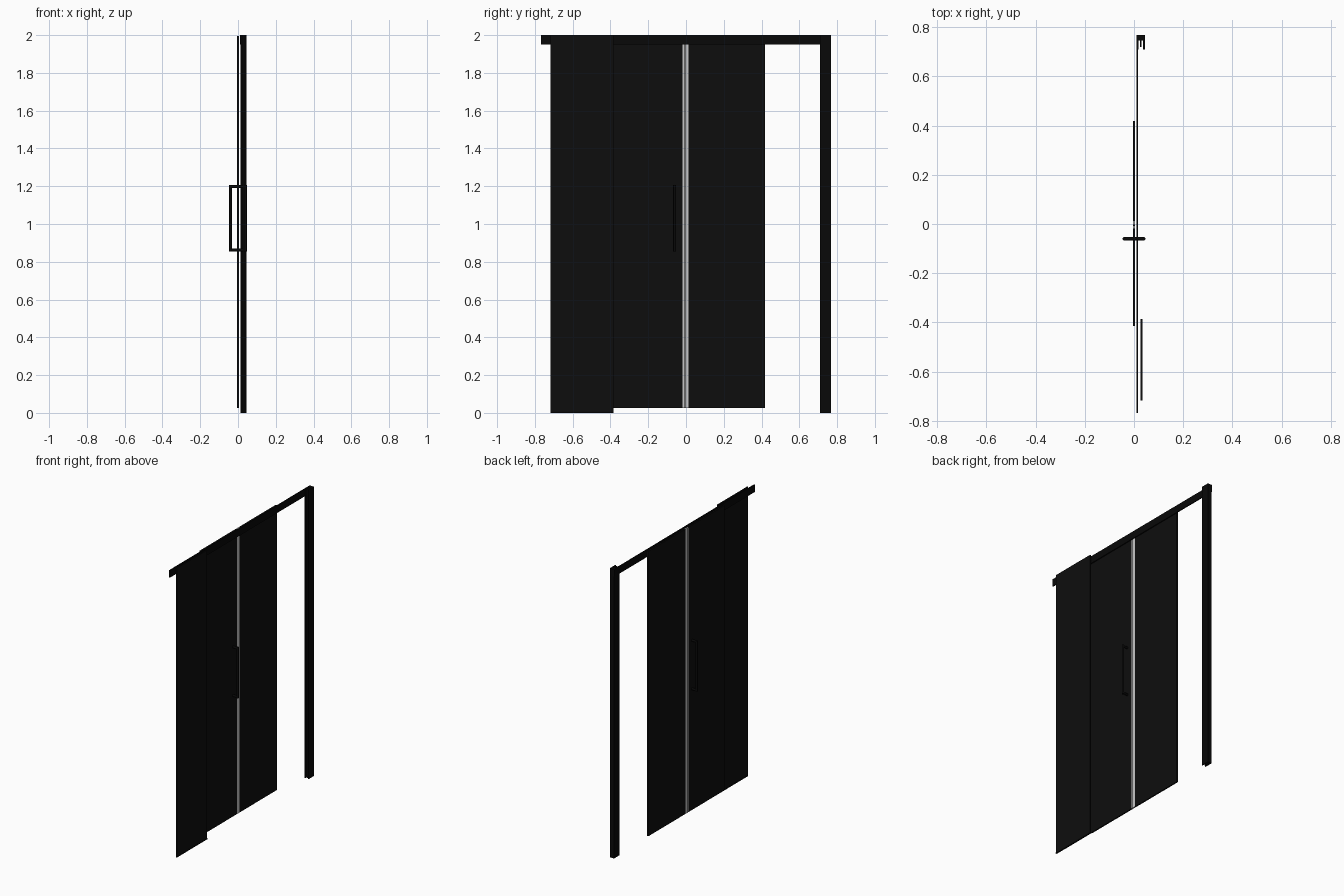
import bpy
import bmesh
from mathutils import Matrix, Vector

cube = bpy.data.objects.get("Cube")
if cube:
    bpy.data.objects.remove(cube, do_unlink=True)


def material(name, value):
    mat = bpy.data.materials.new(name)
    mat.use_nodes = True
    color = (value, value, value, 1)
    mat.diffuse_color = color
    mat.node_tree.nodes["Principled BSDF"].inputs["Base Color"].default_value = color
    return mat


GLASS = material("dark_glass", 0.004)
FRAME = material("black_metal", 0.0025)
SEAL = material("light_grey_seal", 0.58)


def finish(name, bm, mat):
    bmesh.ops.recalc_face_normals(bm, faces=bm.faces)
    mesh = bpy.data.meshes.new(name)
    bm.to_mesh(mesh)
    bm.free()
    mesh.materials.append(mat)
    obj = bpy.data.objects.new(name, mesh)
    bpy.context.collection.objects.link(obj)
    return obj


def box(name, x, y, z, mat):
    """Box from (low, high) ranges on each axis."""
    bm = bmesh.new()
    bmesh.ops.create_cube(bm, size=1)
    for v in bm.verts:
        for i, (low, high) in enumerate((x, y, z)):
            v.co[i] = low if v.co[i] < 0 else high
    return finish(name, bm, mat)


def extrude_up(name, outline, height, mat):
    bm = bmesh.new()
    face = bm.faces.new([bm.verts.new((x, y, 0)) for x, y in outline])
    top = bmesh.ops.extrude_face_region(bm, geom=[face])["geom"]
    verts = [g for g in top if isinstance(g, bmesh.types.BMVert)]
    bmesh.ops.translate(bm, verts=verts, vec=(0, 0, height))
    return finish(name, bm, mat)


def bar(name, start, end, radius, mat):
    """Round bar between two points."""
    start, end = Vector(start), Vector(end)
    axis = end - start
    turn = axis.to_track_quat("Z", "Y").to_matrix().to_4x4()
    bm = bmesh.new()
    bmesh.ops.create_cone(bm, cap_ends=True, segments=20, radius1=radius,
                          radius2=radius, depth=axis.length,
                          matrix=Matrix.Translation((start + end) / 2) @ turn)
    obj = finish(name, bm, mat)
    bpy.ops.object.select_all(action="DESELECT")
    obj.select_set(True)
    bpy.context.view_layer.objects.active = obj
    bpy.ops.object.shade_smooth_by_angle()


# Two sliding or swinging glass leaves
door_x, door_z = (-0.005, 0.004), (0.025, 1.995)
box("front_door_panel", door_x, (-0.415, -0.018), door_z, GLASS)
box("back_door_panel", door_x, (0.013, 0.418), door_z, GLASS)

# Seals where the leaves meet, with a dark joint between them
box("front_door_seal", door_x, (-0.018, -0.008), door_z, SEAL)
box("seal_joint", door_x, (-0.008, -0.003), door_z, FRAME)
box("back_door_seal", door_x, (-0.003, 0.013), door_z, SEAL)

# Fixed side panel and its floor trim
box("fixed_panel", (0.027, 0.034), (-0.717, -0.385), (0.008, 2.0), GLASS)
box("fixed_panel_floor_trim", (0.026, 0.035), (-0.717, -0.385), (0, 0.008), FRAME)

# Top rail
box("top_rail", (0.010, 0.017), (-0.768, 0.768), (1.95, 2.0), FRAME)

# Upright wall post with an open channel profile
post_outline = [
    (0.013, 0.768), (0.013, 0.71), (0.019, 0.71), (0.019, 0.745),
    (0.025, 0.745), (0.025, 0.72), (0.031, 0.72), (0.031, 0.745),
    (0.037, 0.745), (0.037, 0.71), (0.044, 0.71), (0.044, 0.768),
]
extrude_up("wall_post", post_outline, 2.0, FRAME)

# Pull handle passing through the front leaf
handle_y, low, high, reach, radius = -0.06, 0.862, 1.198, 0.039, 0.0075
for side, x in (("left", reach), ("right", -reach)):
    bar(side + "_handle_grip", (x, handle_y, low - radius),
        (x, handle_y, high + radius), radius, FRAME)
for level, z in (("lower", low), ("upper", high)):
    bar(level + "_handle_bar", (-reach, handle_y, z), (reach, handle_y, z),
        radius, FRAME)
